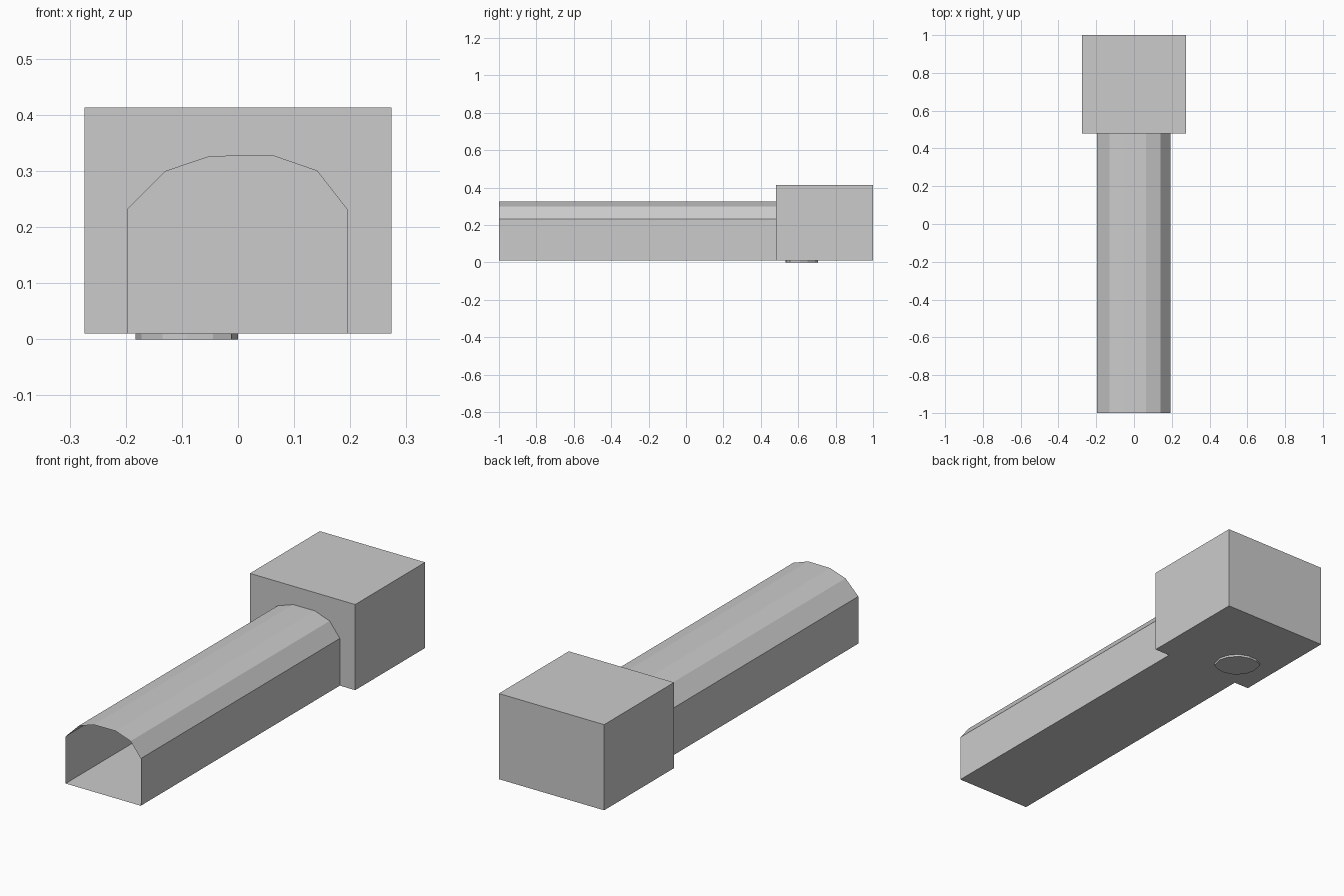
import bpy

if "Cube" in bpy.data.objects:
    bpy.data.objects.remove(bpy.data.objects["Cube"])

FLOOR, TOP = 0.01, 0.413        # room heights
FRONT, JOIN, BACK = -1.0, 0.48, 1.0
W = 0.274                       # room half width

# Hand-cut arch, left foot to right foot (x, z)
ARCH = [(-0.197, FLOOR), (-0.197, 0.232), (-0.13, 0.299), (-0.05, 0.326),
        (0.063, 0.327), (0.141, 0.30), (0.194, 0.232), (0.194, FLOOR)]

# Pit outline in the room floor: near half and far half share their end points (x, y)
PIT_NEAR = [(-0.183, 0.63), (-0.172, 0.585), (-0.135, 0.548), (-0.09, 0.533),
            (-0.045, 0.538), (-0.012, 0.556), (0.0, 0.61)]
PIT_FAR = [(0.0, 0.61), (-0.012, 0.65), (-0.045, 0.69), (-0.09, 0.707),
           (-0.135, 0.706), (-0.172, 0.69), (-0.183, 0.63)]


def make(name, faces):
    """Mesh object from polygons given as lists of points, sharing equal points."""
    index, polys = {}, []
    for face in faces:
        polys.append([index.setdefault(p, len(index)) for p in face])
    mesh = bpy.data.meshes.new(name)
    mesh.from_pydata(list(index), [], polys)
    mesh.update()
    obj = bpy.data.objects.new(name, mesh)
    bpy.context.collection.objects.link(obj)
    return obj


def strip(a, b):
    """Quads between two matching rows of points."""
    return [[a[i], b[i], b[i + 1], a[i + 1]] for i in range(len(a) - 1)]


# Tunnel: open at both ends, with a flat floor
near = [(x, FRONT, z) for x, z in ARCH]
far = [(x, JOIN, z) for x, z in ARCH]
make("tunnel", strip(near + near[:1], far + far[:1]))

# Room: side walls, back wall and ceiling
low = [(-W, JOIN, FLOOR), (-W, BACK, FLOOR), (W, BACK, FLOOR), (W, JOIN, FLOOR)]
high = [(x, y, TOP) for x, y, z in low]
faces = strip(low, high) + [high[::-1]]
# Front wall around the doorway
faces.append([low[0]] + far + [low[3], high[3], high[0]])
# Floor in two pieces around the pit
mid_l, mid_r = (-W, 0.62, FLOOR), (W, 0.62, FLOOR)
rim_near = [(x, y, FLOOR) for x, y in PIT_NEAR]
rim_far = [(x, y, FLOOR) for x, y in PIT_FAR]
faces.append([low[0], mid_l] + rim_near + [mid_r, low[3]])
faces.append([low[2], mid_r] + rim_far + [mid_l, low[1]])
make("room", faces)

# Shallow floor pit
rim = rim_near + rim_far[1:]
base = [(x, y, 0.0) for x, y, z in rim]
make("floor_pit", strip(base, rim) + [base[:-1][::-1]])
